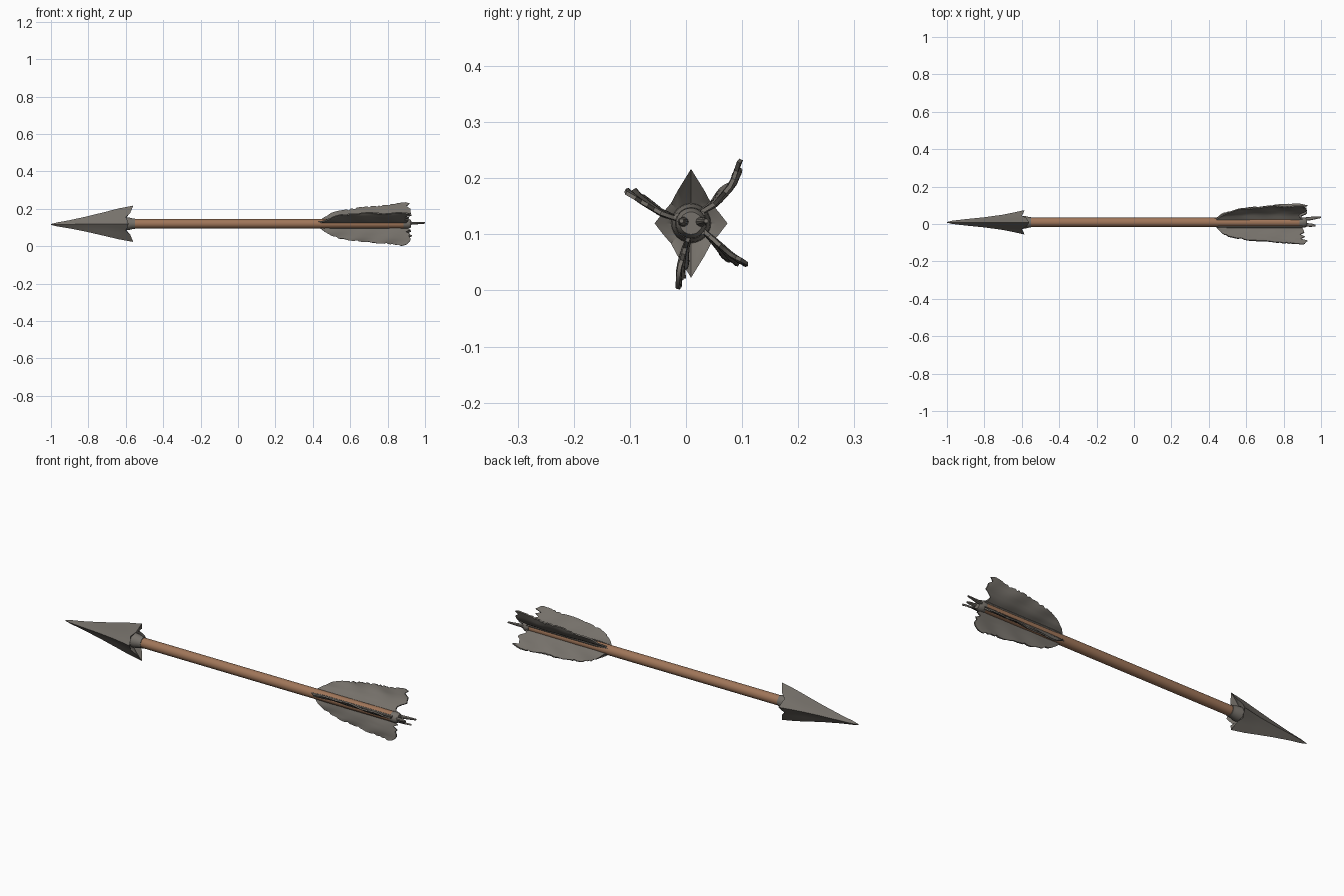
import bpy, bmesh, math, random
from mathutils import Vector

if "Cube" in bpy.data.objects:
    bpy.data.objects.remove(bpy.data.objects["Cube"])

random.seed(4)
CY, CZ = 0.009, 0.12          # shaft axis


def material(name, rgb):
    m = bpy.data.materials.new(name)
    m.diffuse_color = (*rgb, 1)
    m.use_nodes = True
    m.node_tree.nodes["Principled BSDF"].inputs["Base Color"].default_value = m.diffuse_color
    return m


GREY = material("weathered grey", (0.18, 0.165, 0.145))
BROWN = material("wood brown", (0.35, 0.18, 0.10))


def finish(name, bm, mat, angle=35):
    bmesh.ops.recalc_face_normals(bm, faces=bm.faces)
    me = bpy.data.meshes.new(name)
    bm.to_mesh(me)
    bm.free()
    me.materials.append(mat)
    ob = bpy.data.objects.new(name, me)
    bpy.context.collection.objects.link(ob)
    me.shade_smooth()
    me.set_sharp_from_angle(angle=math.radians(angle))
    return ob


def loft(name, rings, mat, angle=35):
    """Skin a list of equal-length point rings and cap both ends."""
    bm = bmesh.new()
    vs = [[bm.verts.new(p) for p in r] for r in rings]
    n = len(rings[0])
    for a, b in zip(vs, vs[1:]):
        for i in range(n):
            j = (i + 1) % n
            bm.faces.new((a[i], a[j], b[j], b[i]))
    bm.faces.new(vs[0])
    bm.faces.new(vs[-1])
    return finish(name, bm, mat, angle)


def circle(x, r, n=24, y=CY, z=CZ, sz=1.0):
    return [(x, y + r * math.cos(2 * math.pi * i / n),
             z + sz * r * math.sin(2 * math.pi * i / n)) for i in range(n)]


def lerp_table(table, t):
    for (a, va), (b, vb) in zip(table, table[1:]):
        if t <= b:
            return va + (vb - va) * (t - a) / (b - a)
    return table[-1][1]


# wooden shaft
loft("shaft", [circle(-0.60, 0.025), circle(0.90, 0.025)], BROWN)


# arrowhead: four-edged blade, barbs swept behind a recessed back
def star(x, w, h, waist, sweep=0.0):
    pts = []
    for i in range(16):
        a = 2 * math.pi * i / 16
        c, s = math.cos(a), math.sin(a)
        d = 1 / (abs(c) / w + abs(s) / h)              # diamond outline
        corner = abs(math.cos(2 * a)) ** 1.5
        d *= waist + (1 - waist) * corner
        zc = CZ - 0.004 * min(1, (-0.56 - x) / 0.44)
        pts.append((x + sweep * corner * (0.35 if abs(c) > abs(s) else 1),
                    CY + d * c, zc + d * s))
    return pts


head = [star(-1.0, 0.002, 0.002, 1), star(-0.97, 0.009, 0.010, 1),
        star(-0.90, 0.017, 0.022, 1), star(-0.80, 0.027, 0.043, 0.98),
        star(-0.70, 0.041, 0.067, 0.95), star(-0.64, 0.053, 0.082, 0.93),
        star(-0.60, 0.065, 0.097, 0.92, 0.04),
        star(-0.605, 0.046, 0.062, 0.95, 0.015),
        star(-0.61, 0.032, 0.034, 1.1)]
loft("arrowhead", head, GREY, 30)

# socket collar behind the head
loft("head_collar", [circle(-0.615, 0.036), circle(-0.585, 0.034),
                     circle(-0.565, 0.029), circle(-0.55, 0.028)], GREY)

# feather vanes: cross-section paths (y, z) from root to outer edge
PATHS = {
    "vane_upper_right": [(0.018, 0.130), (0.055, 0.152), (0.083, 0.188), (0.098, 0.234)],
    "vane_upper_left": [(-0.005, 0.128), (-0.045, 0.143), (-0.080, 0.166), (-0.104, 0.186)],
    "vane_lower_right": [(0.020, 0.112), (0.050, 0.084), (0.078, 0.056), (0.107, 0.037)],
    "vane_lower": [(0.006, 0.110), (-0.005, 0.075), (-0.012, 0.040), (-0.011, 0.003)],
}
REACH = [(0, 0.10), (0.05, 0.30), (0.12, 0.50), (0.22, 0.64), (0.35, 0.76),
         (0.55, 0.85), (0.78, 0.92), (0.95, 1.0), (1, 0.95)]
NU, NV = 44, 9


def path_point(path, t):
    f = min(t, 1) * (len(path) - 1)
    k = min(int(f), len(path) - 2)
    a, b = Vector(path[k]), Vector(path[k + 1])
    return a + (b - a) * (f - k), (b - a).normalized()


for name, path in PATHS.items():
    phase = random.uniform(0, 6)
    tail = [0.895 + random.uniform(-0.022, 0.022) for _ in range(NV + 1)]
    nicks = [random.choice((0, 0, 0, 0.02, 0.05)) for _ in range(NU + 1)]
    bm = bmesh.new()
    grid = []
    for i in range(NU + 1):
        u = i / NU
        reach = lerp_table(REACH, u)
        row = []
        for j in range(NV + 1):
            v = j / NV
            r = reach * v
            if j == NV and 3 < i < NU - 2:
                r -= nicks[i]                          # torn outer edge
            p, d = path_point(path, r)
            # gentle curl and ripples of the feather
            wob = v * (0.006 * math.sin(5 * u + phase) + 0.003 * math.sin(19 * u + 4 * v + phase))
            x = 0.44 + u * (tail[j] - 0.44) + 0.02 * v * u
            row.append(bm.verts.new((x, p.x - d.y * wob, max(0.001, p.y + d.x * wob))))
        grid.append(row)
    for a, b in zip(grid, grid[1:]):
        for j in range(NV):
            bm.faces.new((a[j], a[j + 1], b[j + 1], b[j]))
    bm.normal_update()
    bmesh.ops.solidify(bm, geom=bm.faces[:], thickness=0.007)
    finish(name, bm, GREY, 45)

    # quill strip binding the vane root to the shaft
    y, z = path_point(path, 0.08)[0]
    loft(name + "_quill", [circle(0.43, 0.002, 8, y, z), circle(0.50, 0.007, 8, y, z),
                           circle(0.90, 0.007, 8, y, z)], GREY)

# nock: end cap with two slender prongs
loft("nock", [circle(0.885, 0.026), circle(0.91, 0.027), circle(0.925, 0.020)], GREY)
for side, y0, y1, x1 in (("left", 0.024, 0.036, 1.0), ("right", -0.004, -0.008, 0.97)):
    loft("nock_prong_" + side,
         [circle(0.90, 0.010, 10, y0, 0.122), circle(0.95, 0.009, 10, (y0 + y1) / 2, 0.123, 0.8),
          circle(x1, 0.004, 10, y1, 0.124)], GREY)
